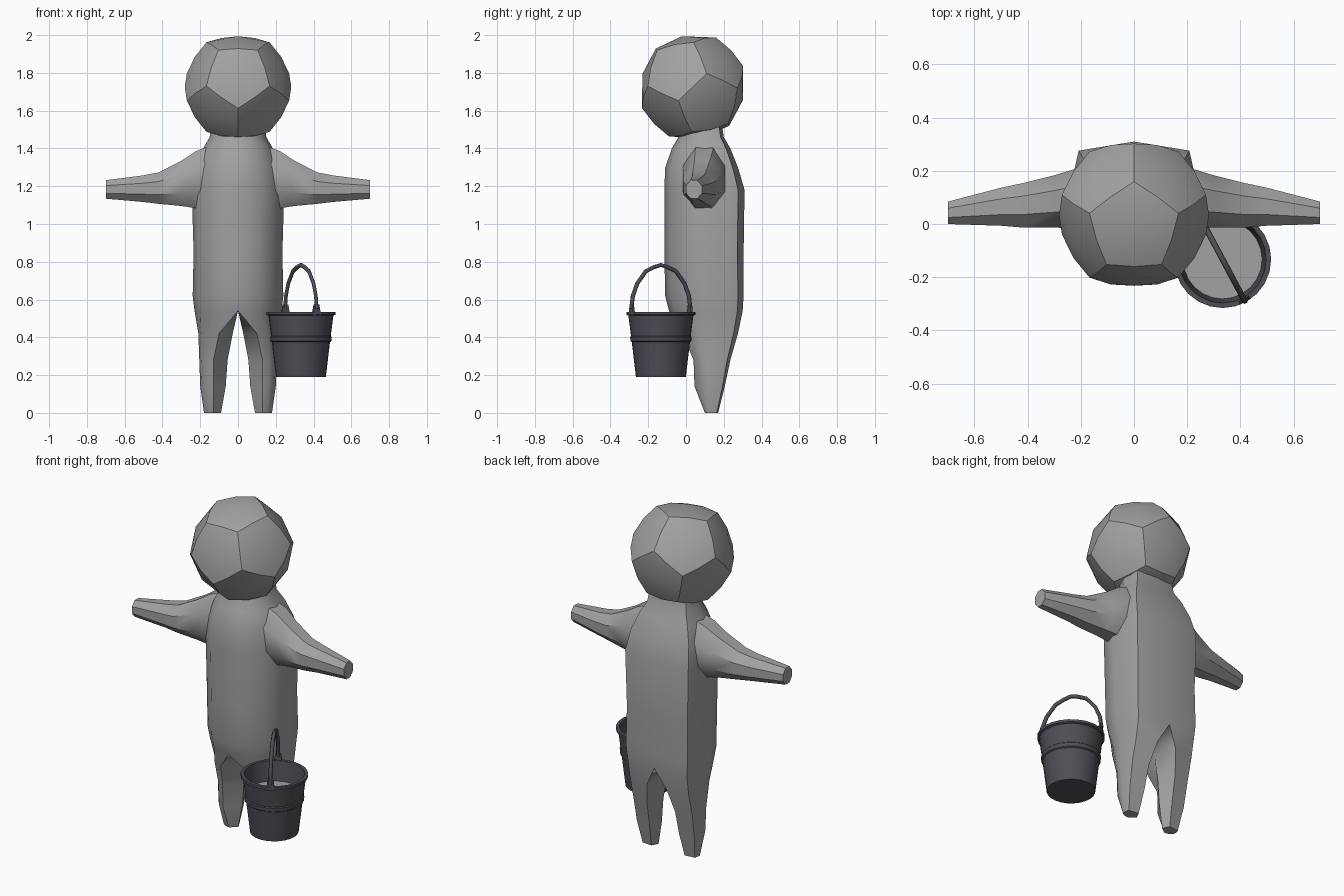
import bpy, bmesh, math
from mathutils import Matrix, Vector

cube = bpy.data.objects.get("Cube")
if cube:
    bpy.data.objects.remove(cube, do_unlink=True)


def material(name, rgb):
    m = bpy.data.materials.new(name)
    m.use_nodes = True
    m.diffuse_color = (*rgb, 1)
    m.node_tree.nodes["Principled BSDF"].inputs["Base Color"].default_value = (*rgb, 1)
    return m


grey = material("plain_grey", (0.36, 0.36, 0.36))
iron = material("dark_iron", (0.08, 0.075, 0.092))


def finish(name, bm, mat, angle=40, mirror=False):
    """Turn a bmesh into a shaded object, optionally mirrored over x."""
    mesh = bpy.data.meshes.new(name)
    bm.to_mesh(mesh)
    bm.free()
    obj = bpy.data.objects.new(name, mesh)
    bpy.context.collection.objects.link(obj)
    mesh.materials.append(mat)
    bpy.ops.object.select_all(action='DESELECT')
    obj.select_set(True)
    bpy.context.view_layer.objects.active = obj
    bpy.ops.object.shade_smooth_by_angle(angle=math.radians(angle))
    if mirror:
        mod = obj.modifiers.new("Mirror", 'MIRROR')
        mod.use_clip = True
    return obj


def loft(rings):
    """Skin a list of equal-length rings and cap both ends."""
    bm = bmesh.new()
    rows = [[bm.verts.new(p) for p in ring] for ring in rings]
    n = len(rows[0])
    for a, b in zip(rows, rows[1:]):
        for i in range(n):
            j = (i + 1) % n
            bm.faces.new((a[i], a[j], b[j], b[i]))
    bm.faces.new(rows[0])
    bm.faces.new(rows[-1])
    bmesh.ops.recalc_face_normals(bm, faces=bm.faces)
    return bm


# Torso and legs: half sections as (z, half width, back, side, front, centre x, inner x)
sections = [
    (0.00, 0.18, 0.17, 0.13, 0.10, 0.13, 0.09),
    (0.14, 0.20, 0.205, 0.135, 0.045, 0.13, 0.065),
    (0.28, 0.205, 0.235, 0.135, 0.04, 0.13, 0.055),
    (0.42, 0.21, 0.275, 0.14, -0.02, 0.10, 0.028),
    (0.54, 0.23, 0.30, 0.135, -0.09, 0, 0),
    (0.62, 0.24, 0.305, 0.13, -0.11, 0, 0),
    (0.85, 0.235, 0.305, 0.11, -0.115, 0, 0),
    (1.18, 0.245, 0.31, 0.11, -0.115, 0, 0),
    (1.30, 0.225, 0.275, 0.11, -0.11, 0, 0),
    (1.40, 0.185, 0.235, 0.10, -0.075, 0, 0),
    (1.46, 0.15, 0.20, 0.10, -0.04, 0, 0),
    (1.53, 0.14, 0.19, 0.09, -0.03, 0, 0),
]


def body_ring(z, w, back, side, front, cx, inner):
    ring = [((cx + inner) / 2, back, z),
            (cx + (w - cx) * 0.85, back - (back - side) * 0.17, z)]
    for k in range(4):
        a = math.radians(30 * k)
        ring.append((cx + (w - cx) * math.cos(a) if k < 3 else cx,
                     side + (front - side) * math.sin(a), z))
    ring.append((inner, side, z))
    return ring


bm = loft([body_ring(*s) for s in sections])
inside = [f for f in bm.faces if all(v.co.x < 0.001 for v in f.verts)]
bmesh.ops.delete(bm, geom=inside, context='FACES')
finish("torso_and_legs", bm, grey, mirror=True)

# Arms: (x, centre y, centre z, y radius, z radius)
arm = [
    (0.10, 0.10, 1.27, 0.11, 0.165),
    (0.22, 0.095, 1.235, 0.115, 0.155),
    (0.30, 0.085, 1.215, 0.10, 0.122),
    (0.42, 0.07, 1.19, 0.085, 0.085),
    (0.50, 0.065, 1.187, 0.073, 0.072),
    (0.70, 0.042, 1.183, 0.043, 0.05),
]
turns = [math.tau * (k + 0.5) / 8 for k in range(8)]
bm = loft([[(x, y + 1.06 * ry * math.cos(t), z + 1.06 * rz * math.sin(t)) for t in turns]
           for x, y, z, ry, rz in arm])
finish("arms", bm, grey, mirror=True)

# Head: rounded twelve-sided ball, each five-sided panel made of five quads
ico = bmesh.new()
bmesh.ops.create_icosphere(ico, subdivisions=1, radius=1)
ring_vert = next(v.co for v in ico.verts if 0.2 < v.co.z < 0.8)
turn = Matrix.Rotation(-math.pi / 2 - math.atan2(ring_vert.y, ring_vert.x), 4, 'Z')
tilt = Matrix.Rotation(math.radians(12), 4, 'X')
place = Matrix.Translation((0, 0.035, 1.725)) @ tilt @ turn
bm = bmesh.new()
for face in ico.faces:
    tri = [v.co for v in face.verts]
    corner = sum(tri, Vector()).normalized() * 0.29
    for i in range(3):
        a, b, c = tri[i], tri[(i + 1) % 3], tri[i - 1]
        quad = (a * 0.275, (a + b).normalized() * 0.282, corner, (a + c).normalized() * 0.282)
        bm.faces.new([bm.verts.new(place @ p) for p in quad])
ico.free()
bmesh.ops.remove_doubles(bm, verts=bm.verts, dist=0.001)
bmesh.ops.recalc_face_normals(bm, faces=bm.faces)
finish("head", bm, grey, angle=25)

# Bucket: turned shell with a raised band and a rim
BX, BY = 0.333, -0.133


def circle(r, z, sides=24):
    return [(BX + r * math.cos(math.tau * k / sides),
             BY + r * math.sin(math.tau * k / sides), z) for k in range(sides)]


shell = [(0.132, 0.19), (0.154, 0.375), (0.161, 0.38), (0.163, 0.402), (0.158, 0.407),
         (0.172, 0.515), (0.183, 0.52), (0.183, 0.535), (0.164, 0.535), (0.146, 0.40)]
finish("bucket", loft([circle(r, z) for r, z in shell]), iron)

# Flat fill inside the bucket
bm = loft([circle(0.147, 0.41), circle(0.149, 0.42)])
finish("bucket_fill", bm, grey)

# Handle lugs on opposite sides of the rim
out = Vector((-0.47, 0.88, 0)).normalized()
spin = Matrix.Rotation(math.atan2(out.y, out.x), 4, 'Z')
for name, side in (("back_lug", 1), ("front_lug", -1)):
    bm = bmesh.new()
    spot = Vector((BX, BY, 0.545)) + out * 0.174 * side
    bmesh.ops.create_cube(bm, size=1, matrix=Matrix.Translation(spot) @ spin
                          @ Matrix.Diagonal((0.014, 0.05, 0.06, 1)))
    for v in bm.verts:
        if v.co.z > spot.z:
            v.co.xy = spot.xy + (v.co.xy - spot.xy) * 0.6
    finish(name, bm, iron)

# Handle: bent rod
half = [(0.178, 0.55), (0.168, 0.62), (0.142, 0.685), (0.09, 0.75), (0.04, 0.772)]
path = [(-u, z) for u, z in half] + [(0, 0.783)] + half[::-1]
curve = bpy.data.curves.new("bucket_handle", 'CURVE')
curve.dimensions = '3D'
curve.bevel_depth = 0.011
curve.bevel_resolution = 1
curve.use_fill_caps = True
spline = curve.splines.new('POLY')
spline.points.add(len(path) - 1)
for point, (u, z) in zip(spline.points, path):
    point.co = (BX + out.x * u, BY + out.y * u, z, 1)
curve.materials.append(iron)
bpy.context.collection.objects.link(bpy.data.objects.new("bucket_handle", curve))
